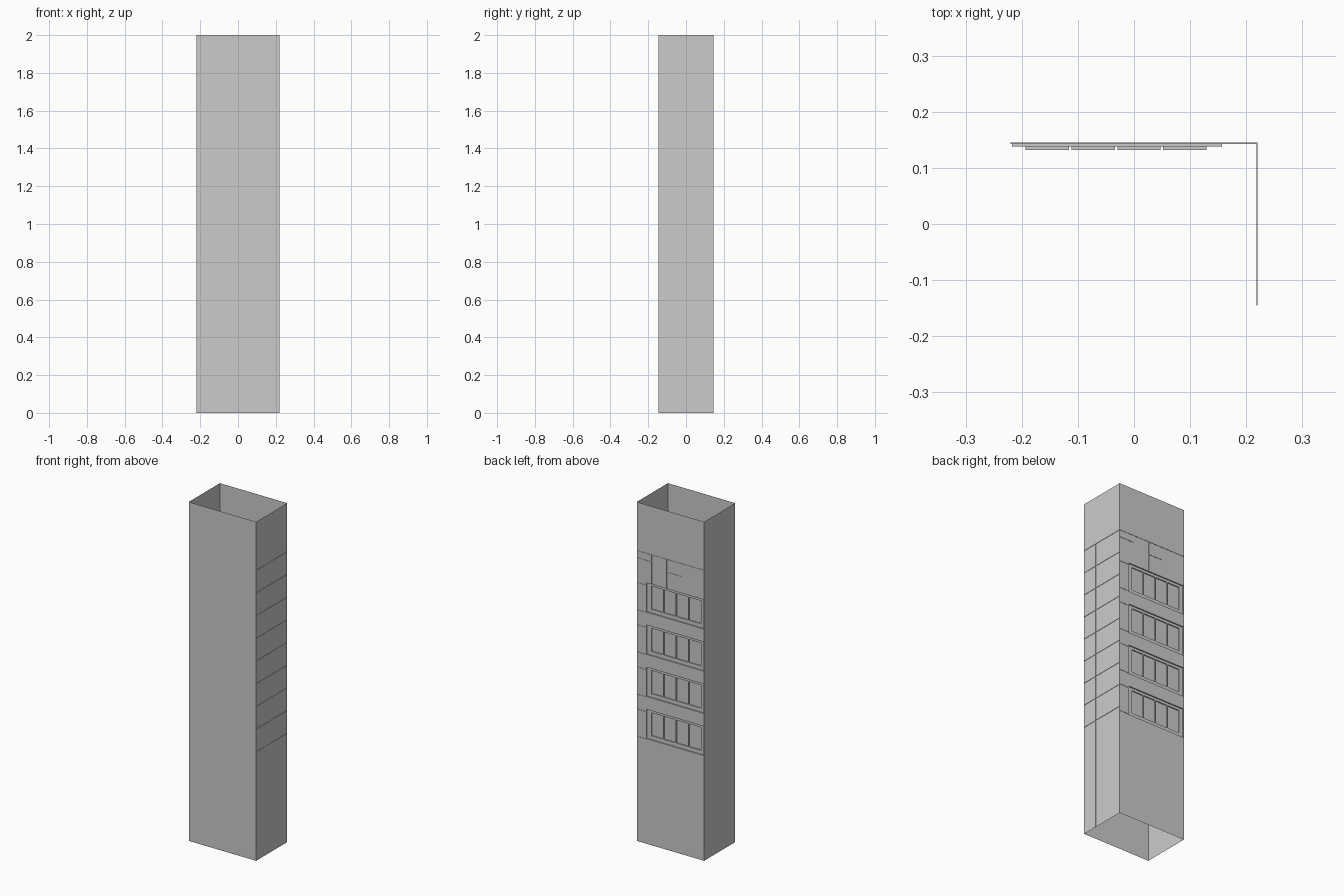
import bpy
import bmesh
from mathutils import Vector

cube = bpy.data.objects.get("Cube")
if cube:
    bpy.data.objects.remove(cube, do_unlink=True)

grey = bpy.data.materials.new("concrete grey")
grey.use_nodes = True
colour = (0.6, 0.6, 0.6, 1)
grey.diffuse_color = colour
grey.node_tree.nodes["Principled BSDF"].inputs["Base Color"].default_value = colour

HX, HY, H = 0.22, 0.145, 2.0
TOP_LINE, LOW_LINE = 1.716, 0.645
GROOVE, THIN = 0.002, 0.0025      # depth and half width of panel joints


def relief_wall(name, half, origin, along, outward, rects=()):
    """Sheet wall sunk inside each rect (u0, u1, z0, z1, depth)."""
    origin, along, outward = Vector(origin), Vector(along), Vector(outward)
    us = sorted({-half, half} | {round(u, 5) for r in rects for u in r[:2]})
    zs = sorted({0.0, H} | {round(z, 5) for r in rects for z in r[2:4]})

    def depth(i, j):
        u, z = (us[i] + us[i + 1]) / 2, (zs[j] + zs[j + 1]) / 2
        return max([r[4] for r in rects if r[0] < u < r[1] and r[2] < z < r[3]], default=0)

    bm = bmesh.new()

    def quad(*corners):
        bm.faces.new([bm.verts.new(origin + along * u + Vector((0, 0, z)) - outward * d)
                      for u, z, d in corners])

    for i in range(len(us) - 1):
        for j in range(len(zs) - 1):
            d = depth(i, j)
            u0, u1, z0, z1 = us[i], us[i + 1], zs[j], zs[j + 1]
            quad((u0, z0, d), (u1, z0, d), (u1, z1, d), (u0, z1, d))
            # Reveals between neighbouring cells of different depth
            if i + 2 < len(us) and depth(i + 1, j) != d:
                e = depth(i + 1, j)
                quad((u1, z0, d), (u1, z0, e), (u1, z1, e), (u1, z1, d))
            if j + 2 < len(zs) and depth(i, j + 1) != d:
                e = depth(i, j + 1)
                quad((u0, z1, d), (u1, z1, d), (u1, z1, e), (u0, z1, e))
    bmesh.ops.remove_doubles(bm, verts=bm.verts[:], dist=1e-5)
    bmesh.ops.dissolve_limit(bm, angle_limit=0.01, verts=bm.verts[:], edges=bm.edges[:])
    bmesh.ops.recalc_face_normals(bm, faces=bm.faces[:])
    bm.normal_update()
    if sum(f.normal.dot(outward) * f.calc_area() for f in bm.faces) < 0:
        bmesh.ops.reverse_faces(bm, faces=bm.faces[:])
    mesh = bpy.data.meshes.new(name)
    bm.to_mesh(mesh)
    bm.free()
    mesh.materials.append(grey)
    bpy.context.collection.objects.link(bpy.data.objects.new(name, mesh))


def level_joint(u0, u1, z):
    return (u0, u1, z - THIN, z + THIN, GROOVE)


def upright_joint(u, z0, z1):
    return (u - THIN, u + THIN, z0, z1, GROOVE)


# Plain walls
relief_wall("front_wall", HX, (0, -HY, 0), (1, 0, 0), (0, -1, 0))
relief_wall("plain_side_wall", HY, (-HX, 0, 0), (0, 1, 0), (-1, 0, 0))

# Side wall with panel joints
step = (TOP_LINE - LOW_LINE) / 8
joints = [level_joint(-HY, HY, LOW_LINE + step * k) for k in range(9)]
joints.append(upright_joint(-0.05, 0, TOP_LINE))
relief_wall("panelled_side_wall", HY, (HX, 0, 0), (0, 1, 0), (1, 0, 0), joints)

# Window wall: four recessed bands of four panes
cuts = []
for floor in range(4):
    low = 0.62 + 0.249 * floor
    high = low + 0.173
    cuts.append((-0.217, 0.157, low, high, 0.007))
    for pane in range(4):
        left = -0.193 + 0.0817 * pane
        cuts.append((left, left + 0.077, low + 0.022, high - 0.015, 0.013))
    cuts += [level_joint(0.157, HX, z) for z in (low, high - 0.012)]

# Panel joints above the windows
cuts += [upright_joint(x, 1.543, TOP_LINE) for x in (0.12, 0.022, -0.175)]
cuts += [level_joint(-HX, HX, TOP_LINE), level_joint(0.12, HX, 1.674),
         level_joint(-0.075, 0.022, 1.64)]
relief_wall("window_wall", HX, (0, HY, 0), (1, 0, 0), (0, 1, 0), cuts)
